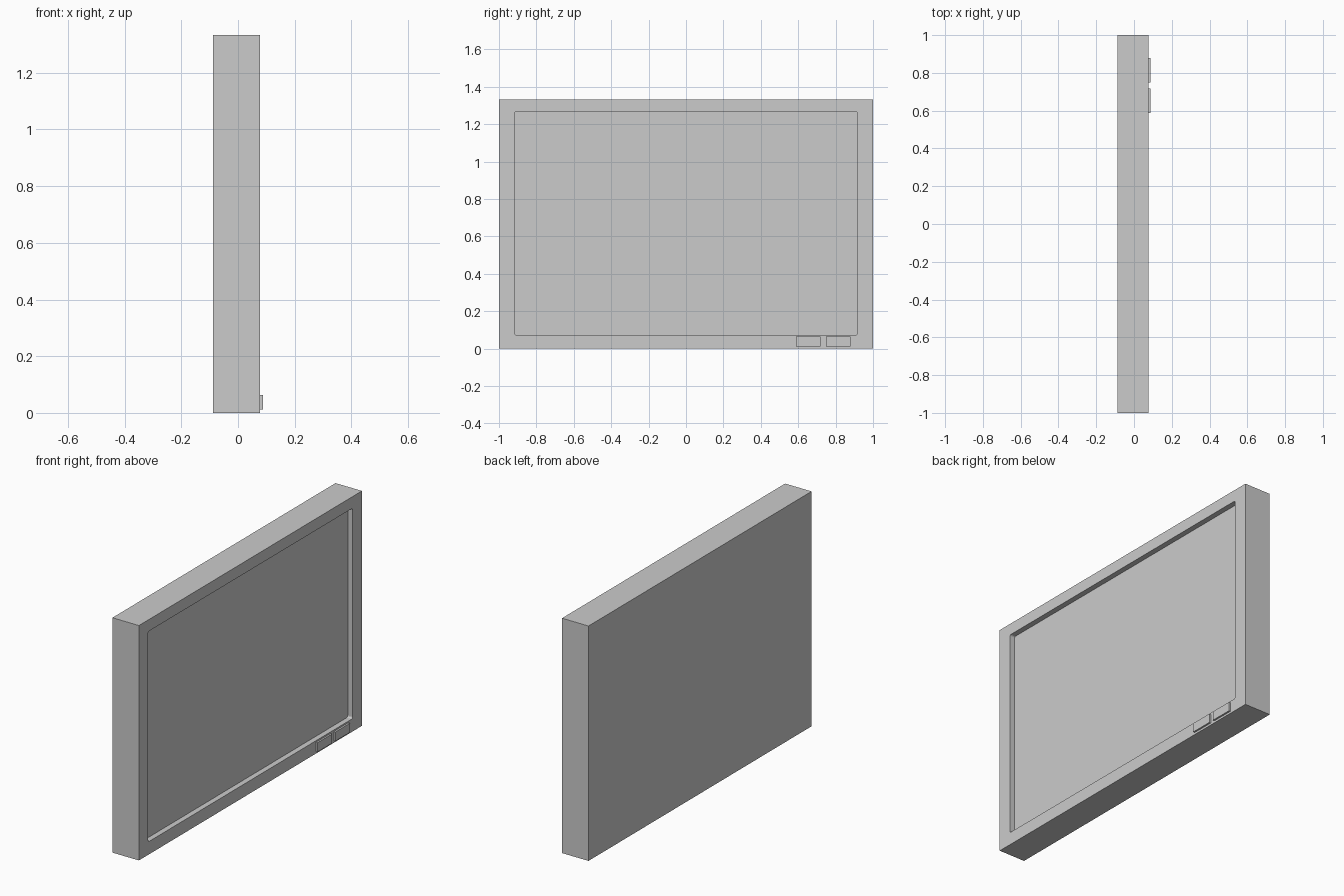
import bpy

if "Cube" in bpy.data.objects:
    bpy.data.objects.remove(bpy.data.objects["Cube"])

FRONT = 0.078  # x of the bezel face


def box(name, x, y, z):
    """Box from (min, max) ranges on each axis."""
    ranges = (x, y, z)
    bpy.ops.mesh.primitive_cube_add(size=1)
    ob = bpy.context.object
    ob.name = name
    for v in ob.data.vertices:
        v.co = [(a + b) / 2 + c * (b - a) for (a, b), c in zip(ranges, v.co)]
    return ob


# Thin slab body
body = box("display_body", (-0.088, FRONT), (-1, 1), (0, 1.333))

# Recessed screen opening with slightly rounded corners
cutter = box("screen_cutter", (FRONT - 0.031, FRONT + 0.1), (-0.917, 0.917), (0.073, 1.267))
weights = cutter.data.attributes.new("bevel_weight_edge", 'FLOAT', 'EDGE')
for e in cutter.data.edges:
    a, b = (cutter.data.vertices[i].co for i in e.vertices)
    if abs(a.x - b.x) > 0.01:
        weights.data[e.index].value = 1
bevel = cutter.modifiers.new("corners", 'BEVEL')
bevel.limit_method = 'WEIGHT'
bevel.width = 0.01
bevel.segments = 3
cutter.hide_render = True
cutter.display_type = 'WIRE'

cut = body.modifiers.new("screen_recess", 'BOOLEAN')
cut.operation = 'DIFFERENCE'
cut.solver = 'EXACT'
cut.object = cutter

# Two buttons on the lower bezel
for i, y in enumerate((0.587, 0.748)):
    box(f"button_{i + 1}", (FRONT - 0.005, 0.088), (y, y + 0.131), (0.012, 0.064))
